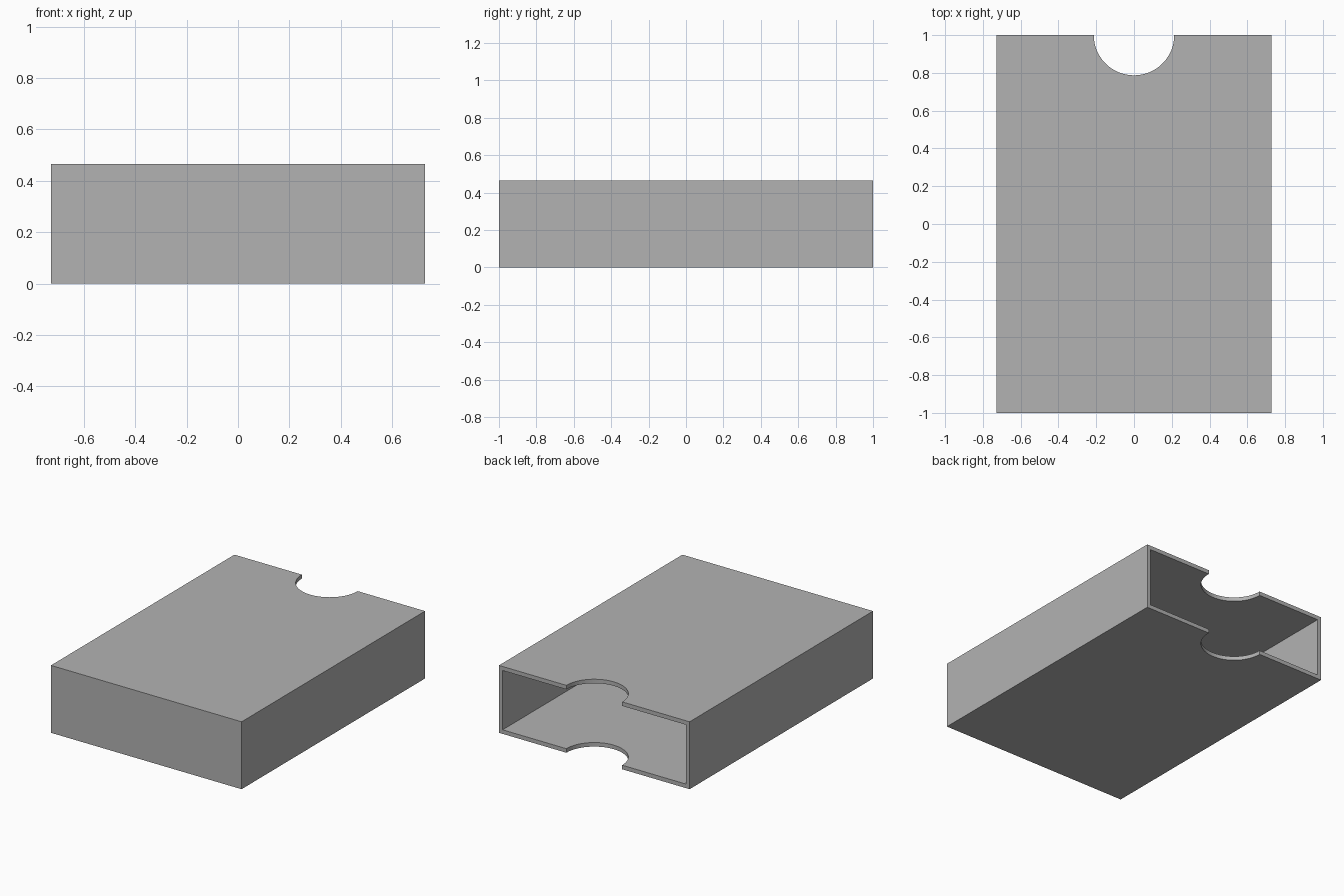
import bpy

# Remove the default cube
cube = bpy.data.objects.get("Cube")
if cube:
    bpy.data.objects.remove(cube, do_unlink=True)

WIDTH, LENGTH, HEIGHT = 1.455, 2.0, 0.465
WALL = 0.028
NOTCH_RADIUS = 0.213

grey = bpy.data.materials.new("plain grey")
grey.use_nodes = True
color = (0.448, 0.448, 0.448, 1)
grey.diffuse_color = color
grey.node_tree.nodes["Principled BSDF"].inputs["Base Color"].default_value = color


def add_box(name, size, location):
    bpy.ops.mesh.primitive_cube_add(size=1, location=location)
    box = bpy.context.object
    box.name = name
    box.scale = size
    bpy.ops.object.transform_apply(location=True, rotation=False, scale=True)
    box.data.materials.append(grey)
    return box


def cut(target, cutter):
    cutter.hide_render = True
    mod = target.modifiers.new(cutter.name, 'BOOLEAN')
    mod.operation = 'DIFFERENCE'
    mod.solver = 'EXACT'
    mod.object = cutter
    bpy.context.view_layer.objects.active = target
    bpy.ops.object.modifier_apply(modifier=mod.name)
    bpy.data.objects.remove(cutter, do_unlink=True)


# Outer sleeve
sleeve = add_box("box_sleeve", (WIDTH, LENGTH, HEIGHT), (0, 0, HEIGHT / 2))

# Cavity, open at the back
cavity = add_box("cavity_cutter", (WIDTH - 2 * WALL, LENGTH, HEIGHT - 2 * WALL),
                 (0, WALL, HEIGHT / 2))
cut(sleeve, cavity)

# Round thumb notch through the top and bottom panels
bpy.ops.mesh.primitive_cylinder_add(vertices=64, radius=NOTCH_RADIUS, depth=1,
                                    location=(0, LENGTH / 2, HEIGHT / 2))
notch = bpy.context.object
notch.name = "notch_cutter"
notch.data.materials.append(grey)
cut(sleeve, notch)

# Smooth notch walls, sharp box edges
bpy.ops.object.select_all(action='DESELECT')
sleeve.select_set(True)
bpy.context.view_layer.objects.active = sleeve
bpy.ops.object.shade_smooth_by_angle(angle=0.5)
